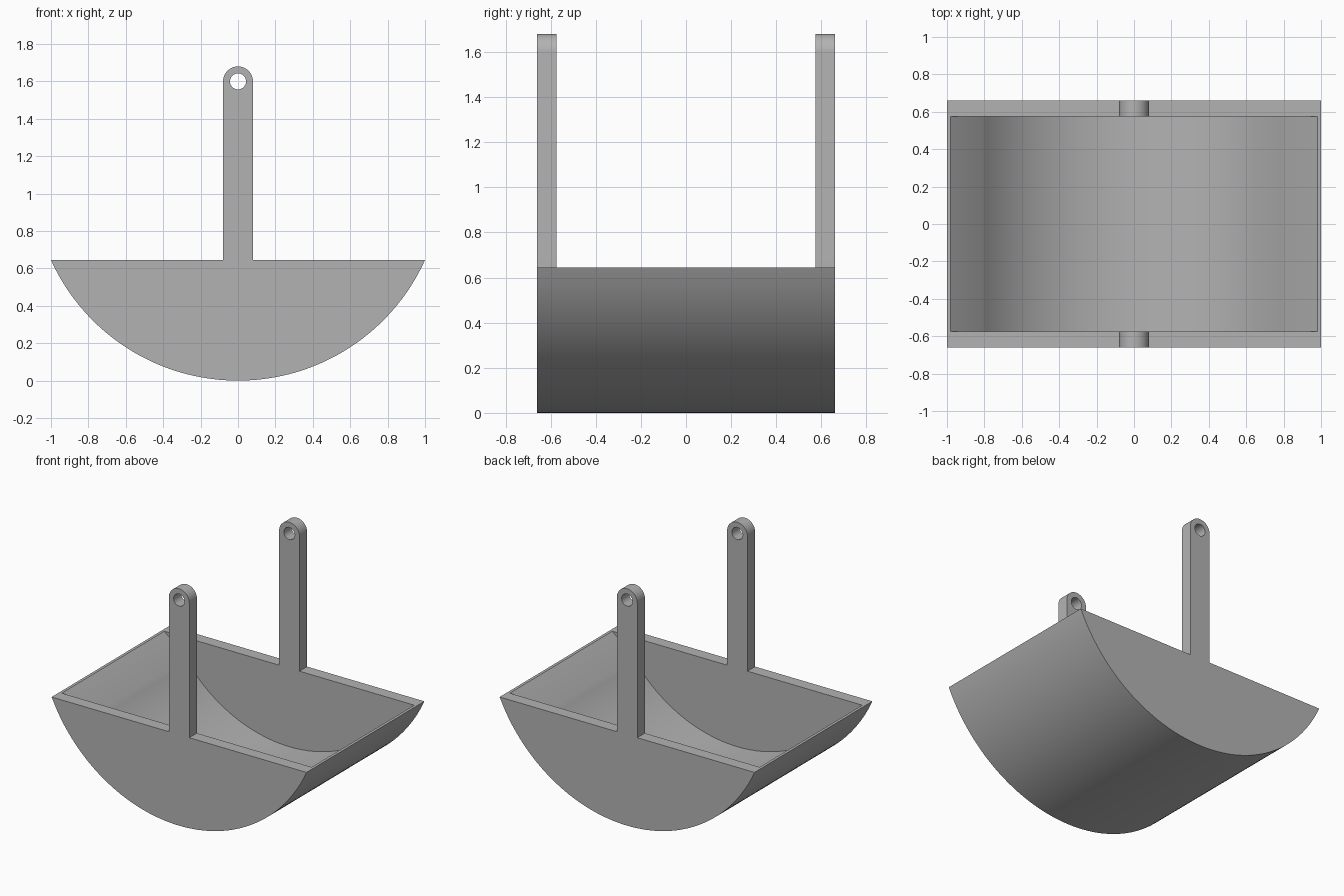
import bpy, bmesh
from math import sin, cos, pi, asin, radians

default = bpy.data.objects.get("Cube")
if default:
    bpy.data.objects.remove(default, do_unlink=True)

RIM = 0.645                              # height of the trough rim
R_OUT = (1 + RIM ** 2) / (2 * RIM)       # outer shell radius, arc centre at z = R_OUT
R_IN = R_OUT - 0.088                     # inner shell radius
HALF_LEN, HALF_GAP = 0.66, 0.575         # outer ends, inner faces of the end plates
STRAP_W, EYE_Z, EYE_R = 0.08, 1.6, 0.043

grey = bpy.data.materials.new("plain_grey")
grey.use_nodes = True
colour = (0.45, 0.45, 0.45, 1)
grey.diffuse_color = colour
grey.node_tree.nodes["Principled BSDF"].inputs["Base Color"].default_value = colour


def arc(cz, r, start, end, steps):
    """Points in the x-z plane on a circle centred on x = 0."""
    angles = [start + (end - start) * i / steps for i in range(steps + 1)]
    return [(r * cos(a), cz + r * sin(a)) for a in angles]


def extrude_profile(name, points, half):
    """Solid made by stretching an x-z outline from -half to +half in y."""
    bm = bmesh.new()
    face = bm.faces.new([bm.verts.new((x, -half, z)) for x, z in points])
    new = bmesh.ops.extrude_face_region(bm, geom=[face])["geom"]
    verts = [v for v in new if isinstance(v, bmesh.types.BMVert)]
    bmesh.ops.translate(bm, verts=verts, vec=(0, 2 * half, 0))
    bmesh.ops.recalc_face_normals(bm, faces=bm.faces)
    mesh = bpy.data.meshes.new(name)
    bm.to_mesh(mesh)
    bm.free()
    obj = bpy.data.objects.new(name, mesh)
    bpy.context.collection.objects.link(obj)
    mesh.materials.append(grey)
    return obj


# Trough and hanger straps: one outline stretched along the full length
spread = asin(1 / R_OUT)
outline = arc(R_OUT, R_OUT, -pi / 2 - spread, -pi / 2 + spread, 64)
outline += [(STRAP_W, RIM)] + arc(EYE_Z, STRAP_W, 0, pi, 24) + [(-STRAP_W, RIM)]
trough = extrude_profile("hanging_trough", outline, HALF_LEN)

# Hollow: round bottom, flared lips, open above so the straps separate
flare = asin(0.81 / R_IN)
hollow = arc(R_OUT, R_IN, -pi / 2 - flare, -pi / 2 + flare, 56)
hollow += [(0.98, RIM), (0.98, 2), (-0.98, 2), (-0.98, RIM)]
cutters = [extrude_profile("hollow_cutter", hollow, HALF_GAP),
           extrude_profile("eye_cutter", arc(EYE_Z, EYE_R, 0, 2 * pi, 32)[:-1], 1)]

for cutter in cutters:
    cut = trough.modifiers.new(cutter.name, "BOOLEAN")
    cut.operation = "DIFFERENCE"
    cut.solver = "EXACT"
    cut.object = cutter
    cutter.hide_render = True

# Apply the cuts, then drop the cutters
bpy.context.view_layer.update()
graph = bpy.context.evaluated_depsgraph_get()
solid = bpy.data.meshes.new_from_object(trough.evaluated_get(graph))
trough.modifiers.clear()
trough.data = solid
for cutter in cutters:
    bpy.data.objects.remove(cutter, do_unlink=True)

bpy.ops.object.select_all(action="DESELECT")
trough.select_set(True)
bpy.context.view_layer.objects.active = trough
bpy.ops.object.shade_smooth_by_angle(angle=radians(30))
